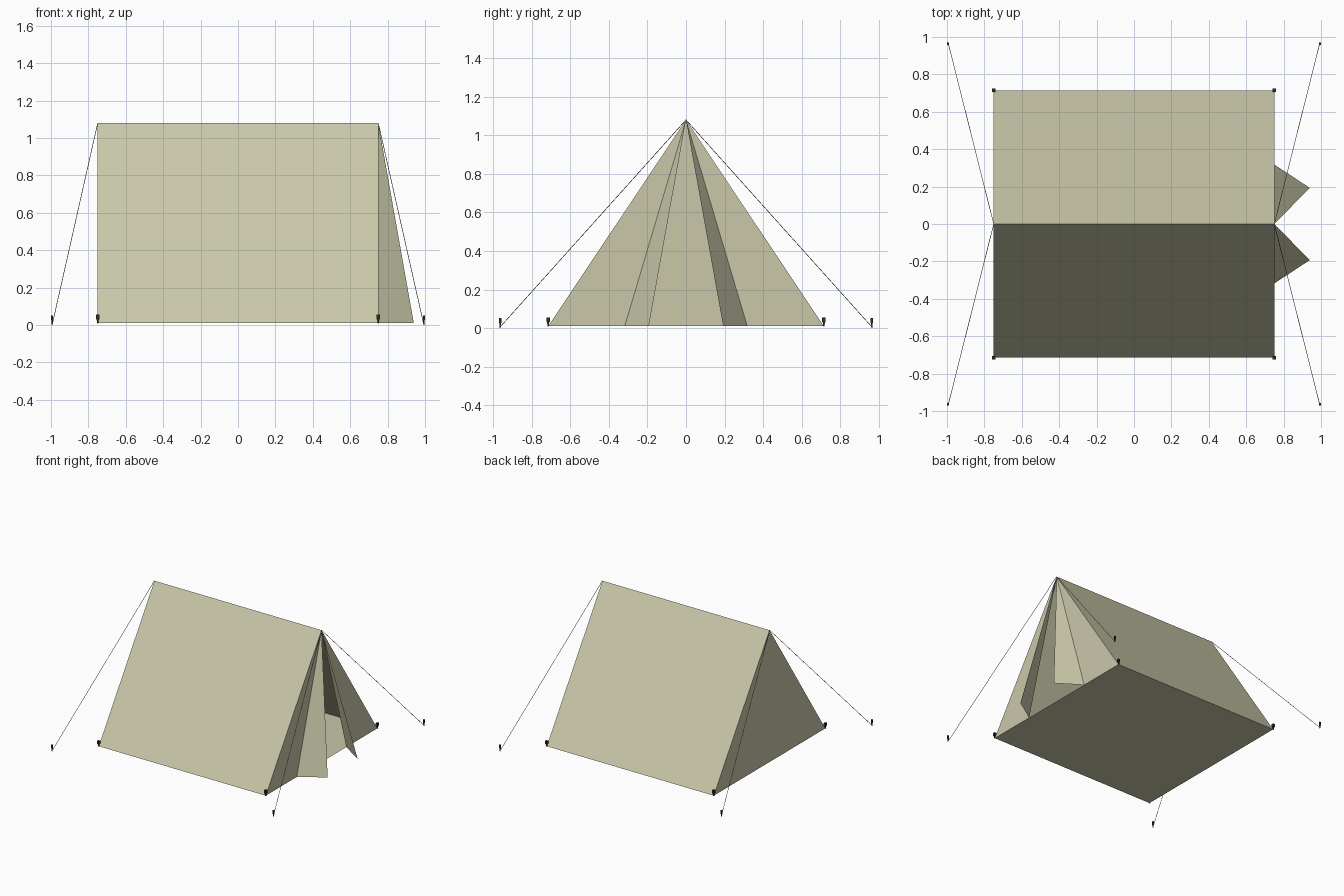
import bpy, bmesh, math
from mathutils import Vector

if "Cube" in bpy.data.objects:
    bpy.data.objects.remove(bpy.data.objects["Cube"])

L, W, H, Z = 0.75, 0.715, 1.08, 0.01      # half length, half width, ridge and floor heights
DOOR, FLAP_X, FLAP_Y = 0.318, 0.94, 0.193  # door opening and folded-back flap tips


def material(name, color):
    m = bpy.data.materials.new(name)
    m.diffuse_color = (*color, 1)
    m.use_nodes = True
    m.node_tree.nodes["Principled BSDF"].inputs["Base Color"].default_value = m.diffuse_color
    return m


canvas = material("canvas", (0.59, 0.58, 0.40))
dark = material("dark_peg", (0.03, 0.025, 0.02))
cord = material("cord", (0.12, 0.09, 0.07))


def finish(name, bm, mat):
    me = bpy.data.meshes.new(name)
    bm.to_mesh(me)
    bm.free()
    ob = bpy.data.objects.new(name, me)
    me.materials.append(mat)
    bpy.context.collection.objects.link(ob)
    return ob


def panel(name, pts, outward):
    """Flat sheet of cloth facing the outward direction."""
    bm = bmesh.new()
    f = bm.faces.new([bm.verts.new(p) for p in pts])
    f.normal_update()
    if f.normal.dot(Vector(outward)) < 0:
        f.normal_flip()
    return finish(name, bm, canvas)


def rod(name, a, b, r, mat, sides=6):
    """Thin cylinder between two points."""
    a, b = Vector(a), Vector(b)
    bm = bmesh.new()
    bmesh.ops.create_cone(bm, cap_ends=True, segments=sides, radius1=r, radius2=r,
                          depth=(b - a).length)
    ob = finish(name, bm, mat)
    ob.location = (a + b) / 2
    ob.rotation_euler = (b - a).to_track_quat('Z', 'Y').to_euler()
    return ob


def peg(name, x, y, z, r, h):
    """Stake: pointed lower half, square upper half."""
    bm = bmesh.new()
    for r1, r2, z0, z1 in ((r * 0.3, r * 0.75, 0, h * 0.5), (r, r, h * 0.5, h)):
        c = bmesh.ops.create_cone(bm, cap_ends=True, segments=4, radius1=r1, radius2=r2,
                                  depth=z1 - z0)
        bmesh.ops.translate(bm, verts=c["verts"], vec=(0, 0, (z0 + z1) / 2))
    ob = finish(name, bm, dark)
    ob.location = (x, y, z)
    ob.rotation_euler.z = math.radians(45)
    return ob


# Floor and closed rear wall
panel("floor", [(-L, -W, Z), (L, -W, Z), (L, W, Z), (-L, W, Z)], (0, 0, -1))
panel("rear_wall", [(-L, -W, Z), (-L, W, Z), (-L, 0, H)], (-1, 0, 0))

apex = (L, 0, H)
for s, side in ((-1, "near"), (1, "far")):
    # Roof slope, fixed door panel and opened door flap
    panel(f"roof_{side}", [(-L, s * W, Z), (L, s * W, Z), apex, (-L, 0, H)], (0, s, 0.6))
    panel(f"door_panel_{side}", [(L, s * W, Z), (L, s * DOOR, Z), apex], (1, 0, 0))
    panel(f"door_flap_{side}", [(L, s * DOOR, Z), (FLAP_X, s * FLAP_Y, Z), apex], (1, s, 0))
    for e, end in ((-1, "rear"), (1, "door")):
        # Corner peg, guy line and its peg
        peg(f"corner_peg_{side}_{end}", e * L, s * W, 0.008, 0.012, 0.047)
        peg(f"guy_peg_{side}_{end}", e * 0.994, s * 0.964, 0, 0.0085, 0.052)
        rod(f"guy_line_{side}_{end}", (e * L, 0, H), (e * 0.992, s * 0.962, 0.008),
            0.0016, cord)
